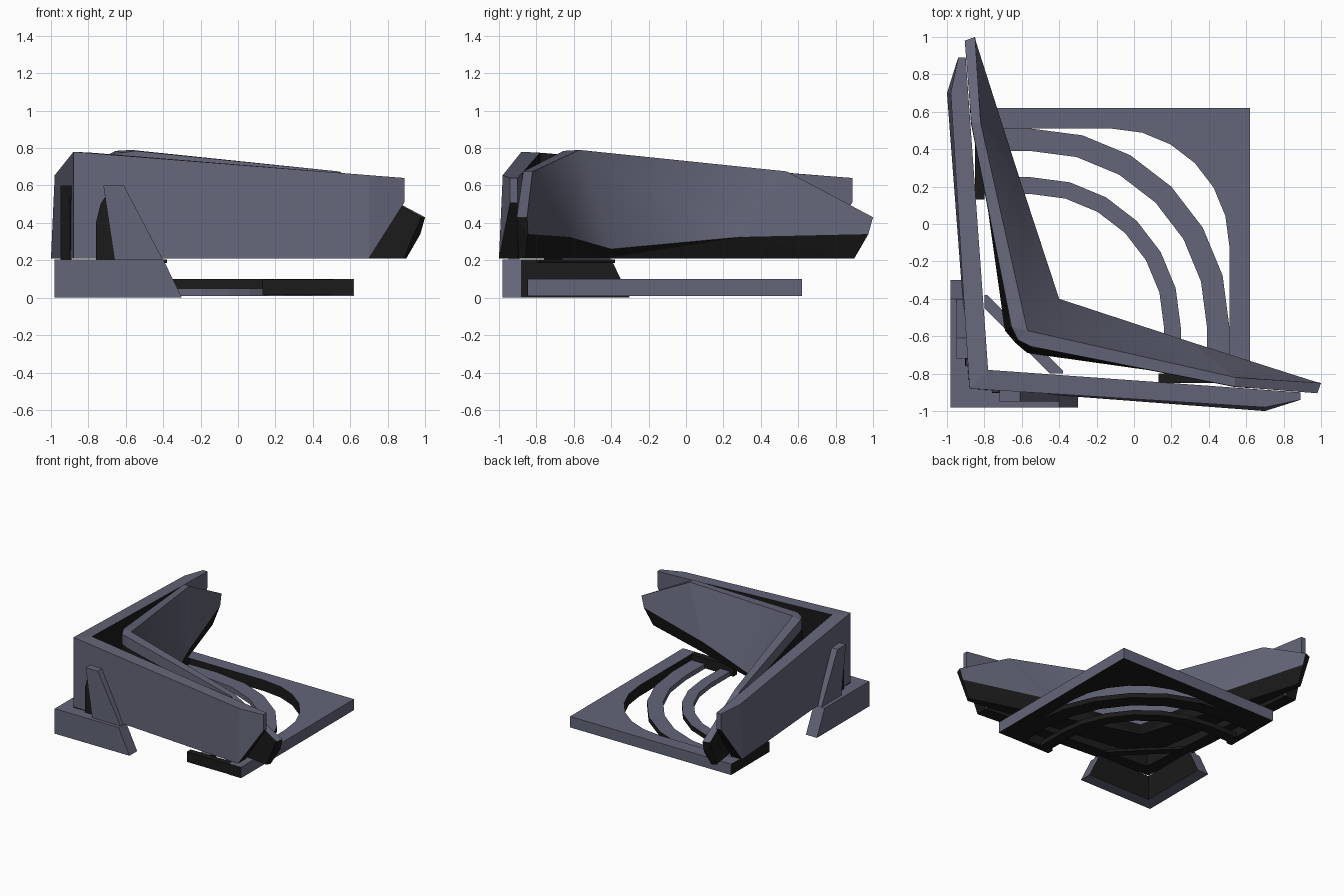
import bpy, bmesh, math
from mathutils import Vector

if "Cube" in bpy.data.objects:
    bpy.data.objects.remove(bpy.data.objects["Cube"])


def colour(name, rgb):
    m = bpy.data.materials.new(name)
    m.diffuse_color = (*rgb, 1)
    m.use_nodes = True
    m.node_tree.nodes["Principled BSDF"].inputs["Base Color"].default_value = m.diffuse_color
    return m


MATS = [colour("slate", (0.127, 0.132, 0.19)), colour("black", (0.0105, 0.0105, 0.0105))]


def solid(name, verts, faces, dark=(), smooth=(), rule=None):
    """Half part, coloured, then mirrored across the plane x = y and welded."""
    bm = bmesh.new()
    vs = [bm.verts.new(v) for v in verts]
    for i, f in enumerate(faces):
        face = bm.faces.new([vs[k] for k in f])
        face.material_index = int(i in dark)
        face.smooth = i in smooth
    bmesh.ops.recalc_face_normals(bm, faces=bm.faces[:])
    bm.normal_update()
    if rule:
        for f in bm.faces:
            f.material_index = int(rule(f.normal))
    seam = [f for f in bm.faces if all(abs(v.co.x - v.co.y) < 1e-5 for v in f.verts)]
    bmesh.ops.delete(bm, geom=seam, context='FACES_ONLY')
    bmesh.ops.triangulate(bm, faces=[f for f in bm.faces if len(f.verts) > 4])
    dup = bmesh.ops.duplicate(bm, geom=bm.verts[:] + bm.edges[:] + bm.faces[:])["geom"]
    for g in dup:
        if isinstance(g, bmesh.types.BMVert):
            g.co = Vector((g.co.y, g.co.x, g.co.z))
    bmesh.ops.reverse_faces(bm, faces=[g for g in dup if isinstance(g, bmesh.types.BMFace)])
    bmesh.ops.remove_doubles(bm, verts=bm.verts[:], dist=1e-4)
    me = bpy.data.meshes.new(name)
    bm.to_mesh(me)
    bm.free()
    for m in MATS:
        me.materials.append(m)
    ob = bpy.data.objects.new(name, me)
    bpy.context.collection.objects.link(ob)
    return ob


def loft(name, a, b, **kw):
    """Solid between two matching outlines."""
    n = len(a)
    faces = [tuple(range(n)), tuple(range(n, 2 * n))]
    faces += [(i, (i + 1) % n, n + (i + 1) % n, n + i) for i in range(n)]
    return solid(name, a + b, faces, **kw)


def slab(name, outline, z0, z1, **kw):
    return loft(name, [(x, y, z0) for x, y in outline], [(x, y, z1) for x, y in outline], **kw)


def upright(name, outline, y0, y1, **kw):
    return loft(name, [(x, y0, z) for x, z in outline], [(x, y1, z) for x, z in outline], **kw)


def arc(c, r, n=3):
    """Eighth circle from the +x direction to the diagonal."""
    return [(c + r * math.cos(math.radians(45 * i / n)),
             c + r * math.sin(math.radians(45 * i / n))) for i in range(n + 1)]


# Outer walls: bent at the free end, black below and inside the corner
outer = [(-.88, -.88, .21), (.70, -1, .21), (.89, -.94, .51),
         (.89, -.94, .64), (.70, -.98, .655), (-.88, -.88, .78)]
inner = [(-.78, -.78, .21), (.70, -.90, .21), (.89, -.90, .51),
         (.89, -.90, .64), (.54, -.875, .667), (-.78, -.78, .775)]
faces = [(0, 1, 4, 5), (1, 2, 3, 4), (6, 7, 10, 11), (7, 8, 9, 10)]
faces += [(i, (i + 1) % 6, 6 + (i + 1) % 6, 6 + i) for i in range(6)]
solid("outer_wall", outer + inner, faces, dark={2, 4, 5})

# Inner wings: sloping slate face, black underside, tip and lower back
wing = [(-.57, -.57, .79), (.54, -.82, .675), (1, -.85, .43),            # 0-2 top front edge
        (.975, -.845, .34), (.30, -.63, .325), (-.40, -.40, .26),        # 3-5 lower lip
        (-.62, -.62, .775), (-.55, -.655, .785), (.54, -.87, .675), (.98, -.905, .43),  # 6-9 top back
        (-.44, -.44, .21), (.90, -.86, .21), (.885, -.895, .21),         # 10-12 bottom
        (-.57, -.69, .21), (-.635, -.635, .21),                          # 13-14
        (-.55, -.658, .70), (-.62, -.62, .70), (.54, -.872, .60)]        # 15-17 back band
solid("inner_wing", wing, [
    (0, 1, 4, 5), (1, 2, 3, 4), (0, 1, 8, 7, 6), (1, 2, 9, 8),
    (6, 7, 15, 16), (7, 8, 17, 15),
    (5, 4, 3, 11, 10), (10, 11, 12, 13, 14), (16, 15, 13, 14), (15, 17, 12, 13),
    (8, 9, 12, 17), (2, 3, 11, 12, 9), (0, 5, 10, 14, 16, 6)],
    dark={6, 7, 8, 9, 10, 11}, smooth={0})

# Corner base: two arms with sloped ends, black inner faces
loft("corner_base",
     [(-.98, -.98, 0), (-.30, -.98, 0), (-.40, -.98, .205), (-.98, -.98, .205)],
     [(-.88, -.88, 0), (-.30, -.88, 0), (-.40, -.88, .205), (-.88, -.88, .205)],
     rule=lambda n: n.y > .9)

# Diagonal brace on top of the base
slab("brace", [(-.625, -.625), (-.45, -.80), (-.38, -.80), (-.38, -.785), (-.58, -.58)], .185, .205,
     rule=lambda n: n.z < .5)

# Buttress fins and the dark slots beside them
upright("buttress_fin", [(-.72, .6), (-.61, .6), (-.40, .2), (-.66, .2)], -.95, -.89,
        rule=lambda n: n.x < -.9)
upright("fin_slot", [(-.76, .2), (-.76, .4), (-.735, .5), (-.71, .54), (-.66, .2)],
        -.904, -.896, rule=lambda n: True)

# Square frame with a rounded opening
slab("ground_frame", [(.62, .62), (.62, -.845), (.51, -.845)] + arc(-.12, .63), .01, .10,
     rule=lambda n: n.z < -.5 or n.x < -.1)

# Two curved tiers with black outer sides
for name, r0, r1 in (("middle_tier", .94, 1.06), ("inner_tier", .71, .80)):
    ring = [(r1 - .55, -.84)] + arc(-.55, r1) + arc(-.55, r0)[::-1] + [(r0 - .55, -.84)]
    slab(name, ring, .01, .05, rule=lambda n: n.z < -.5 or n.x > .1)

# Black end piece joining the tiers
slab("tier_end", [(.13, -.85), (.615, -.85), (.615, -.80), (.13, -.80)], .015, .098,
     rule=lambda n: True)
